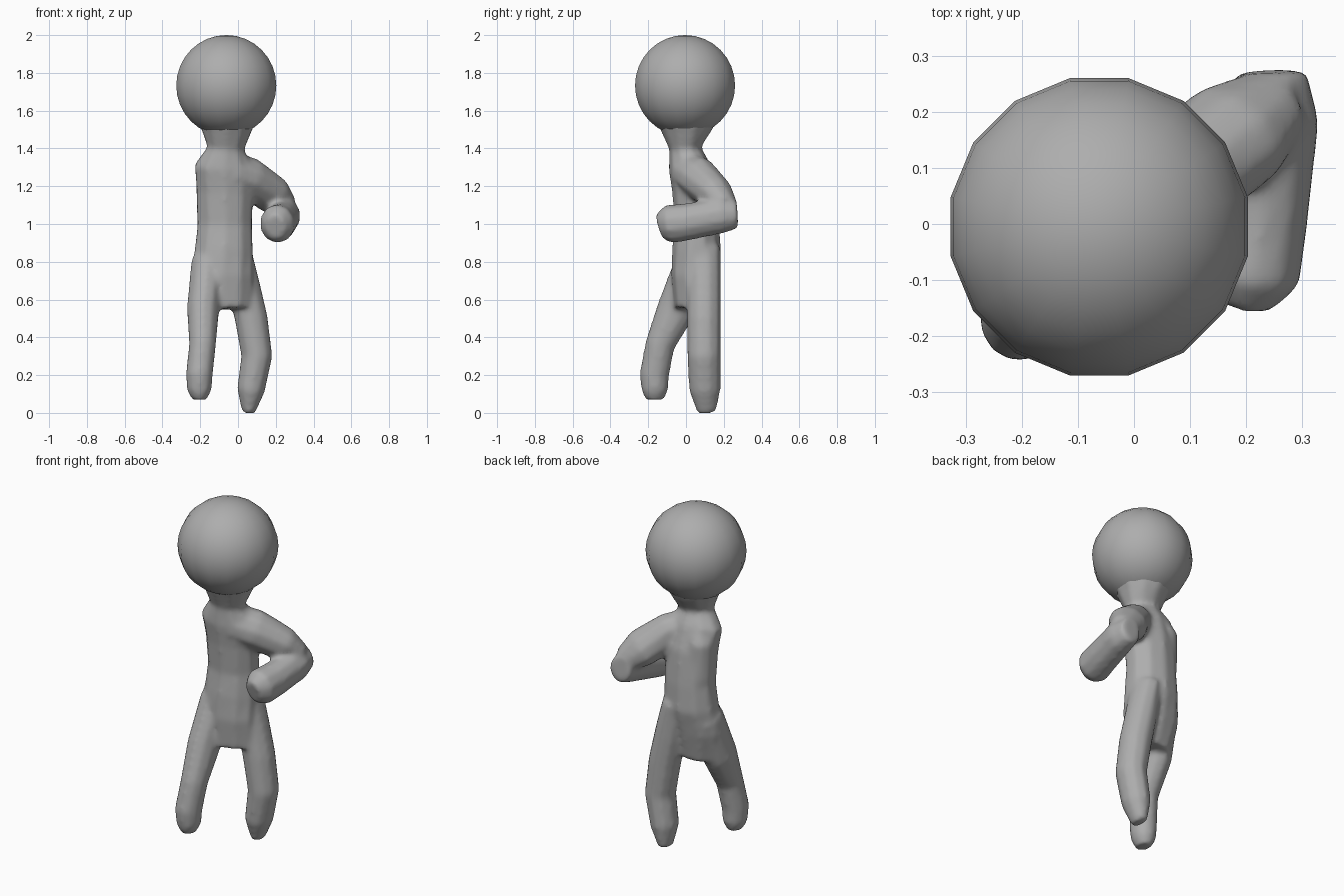
import bpy, bmesh, math
from mathutils import Vector

if "Cube" in bpy.data.objects:
    bpy.data.objects.remove(bpy.data.objects["Cube"], do_unlink=True)

grey = bpy.data.materials.new("plain grey")
grey.use_nodes = True
colour = (0.42, 0.42, 0.42, 1)
grey.diffuse_color = colour
grey.node_tree.nodes["Principled BSDF"].inputs["Base Color"].default_value = colour


def loft(bm, stations, sides=10):
    """Closed tube; each station is x, y, z, width radius, depth radius."""
    pts = [Vector(s[:3]) for s in stations]
    rings = []
    for i, s in enumerate(stations):
        t = (pts[min(i + 1, len(pts) - 1)] - pts[max(i - 1, 0)]).normalized()
        u = (Vector((1, 0, 0)) - t * t.x).normalized()
        v = t.cross(u)
        ring = []
        for k in range(sides):
            a = math.tau * (k + 0.5) / sides
            ring.append(bm.verts.new(pts[i] + u * s[3] * math.cos(a) + v * s[4] * math.sin(a)))
        rings.append(ring)
    for a, b in zip(rings, rings[1:]):
        for k in range(sides):
            n = (k + 1) % sides
            bm.faces.new((a[k], a[n], b[n], b[k]))
    bm.faces.new(rings[0][::-1])
    bm.faces.new(rings[-1])


torso = [(-.06, 0, 1.58, .18, .18), (-.06, 0, 1.5, .14, .14),
         (-.065, -.005, 1.4, .1, .085), (-.075, .015, 1.31, .16, .11),
         (-.07, .045, 1.18, .155, .12), (-.07, .06, 1, .15, .12),
         (-.075, .055, .86, .16, .13), (-.085, .035, .72, .17, .115),
         (-.075, .025, .55, .14, .085)]
right_flank = [(-.12, .05, 1.35, .05, .05), (-.145, .065, 1.24, .08, .085),
               (-.14, .07, 1.05, .08, .08), (-.13, .06, .9, .08, .08)]
left_leg = [(-.01, .085, .87, .08, .1), (.03, .095, .68, .088, .092), (.07, .095, .5, .09, .092),
            (.1, .095, .3, .085, .09), (.068, .1, .12, .076, .085), (.055, .11, 0, .035, .05)]
right_leg = [(-.16, .04, .8, .09, .1), (-.185, -.05, .55, .088, .105),
             (-.188, -.138, .36, .073, .08), (-.205, -.168, .2, .073, .08),
             (-.205, -.165, .12, .067, .072), (-.205, -.165, .07, .04, .05)]
upper_arm = [(-.04, 0, 1.29, .09, .1), (.06, .06, 1.25, .1, .11),
             (.18, .16, 1.155, .11, .095), (.25, .215, 1.085, .075, .065)]
forearm = [(.245, .272, 1.05, .065, .075), (.248, .19, 1.045, .085, .095),
           (.222, 0, 1.01, .09, .1), (.205, -.09, 1, .095, .105), (.195, -.14, .985, .055, .07)]

# Torso and limbs, fused into one soft skin
bm = bmesh.new()
for part in (torso, right_flank, left_leg, right_leg, upper_arm, forearm):
    loft(bm, part)
bmesh.ops.recalc_face_normals(bm, faces=bm.faces)
mesh = bpy.data.meshes.new("body")
bm.to_mesh(mesh)
bm.free()
mesh.materials.append(grey)
body = bpy.data.objects.new("body", mesh)
bpy.context.collection.objects.link(body)
fuse = body.modifiers.new("fuse", 'REMESH')
fuse.mode = 'VOXEL'
fuse.voxel_size = 0.014
fuse.use_smooth_shade = True
soften = body.modifiers.new("soften", 'SMOOTH')
soften.factor = 0.5
soften.iterations = 8

# Head
bpy.ops.mesh.primitive_uv_sphere_add(segments=16, ring_count=16, radius=0.27,
                                     location=(-.062, -.005, 1.733),
                                     rotation=(0, 0, math.pi / 16),
                                     scale=(1, 1, 0.99))
head = bpy.context.object
head.name = "head"
head.data.materials.append(grey)
bpy.ops.object.shade_smooth()
